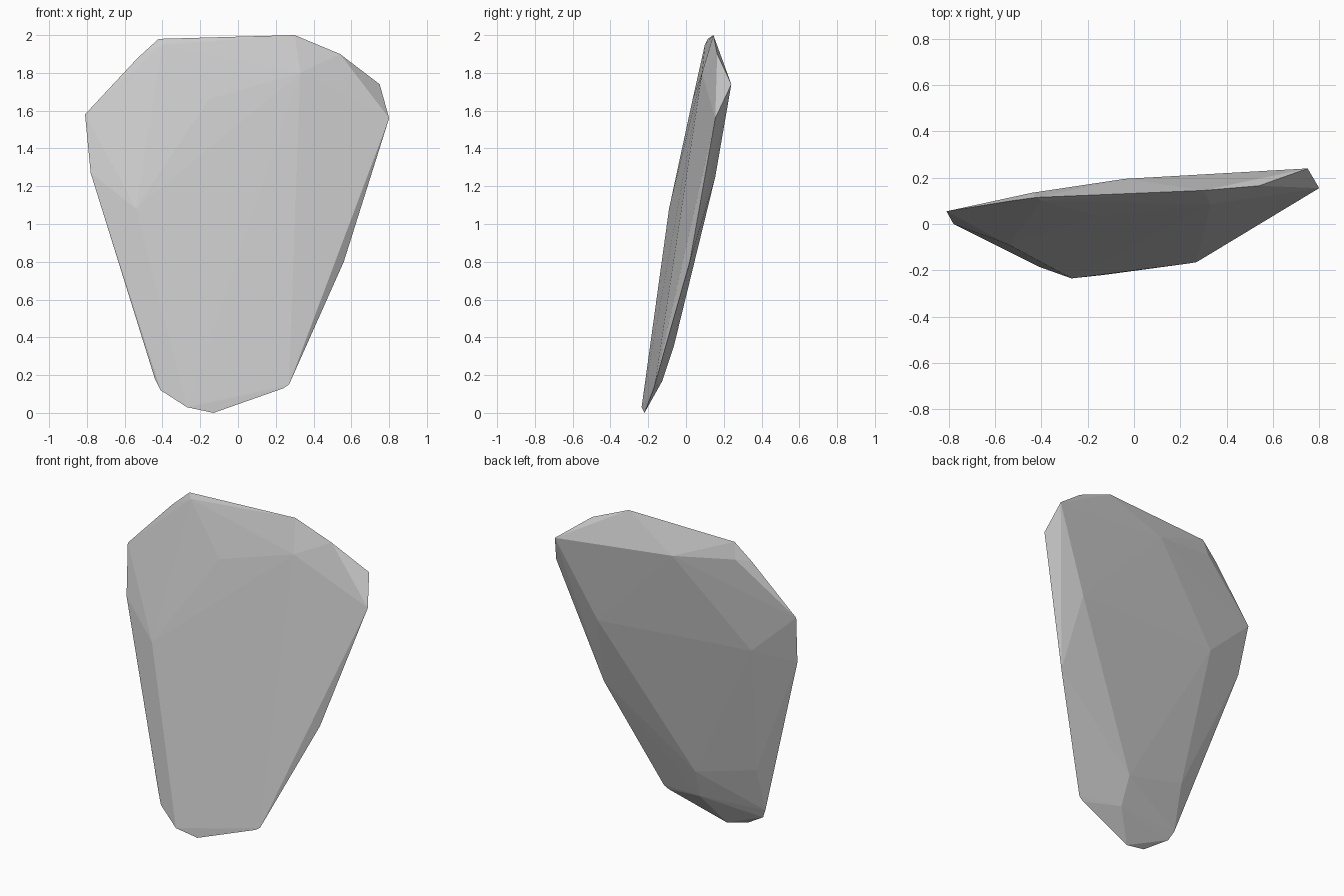
import bpy, bmesh

# Corner points of the chipped stone slab, grouped by where they lie
rim = [
    (-0.42, 0.115, 1.98), (0.30, 0.145, 2.0), (0.54, 0.165, 1.90),
    (0.75, 0.24, 1.74), (0.80, 0.155, 1.56), (0.56, 0.02, 0.80),
    (0.27, -0.165, 0.15), (0.24, -0.17, 0.13), (-0.13, -0.22, 0.0),
    (-0.27, -0.235, 0.03), (-0.41, -0.185, 0.12), (-0.44, -0.165, 0.18),
    (-0.78, 0.0, 1.27), (-0.81, 0.055, 1.58), (-0.53, 0.10, 1.88),
]
front = [(-0.54, -0.09, 1.08), (-0.155, 0.035, 1.66), (0.33, 0.085, 1.80),
         (-0.40, 0.10, 1.95)]
back = [(-0.44, 0.135, 1.88), (-0.04, 0.195, 1.82), (0.51, 0.155, 1.25),
        (-0.51, 0.075, 1.30), (-0.43, -0.09, 0.46), (-0.02, -0.065, 0.35),
        (-0.01, -0.125, 0.17)]

# Wrap the points in a faceted convex skin
bm = bmesh.new()
for p in rim + front + back:
    bm.verts.new(p)
hull = bmesh.ops.convex_hull(bm, input=bm.verts)
loose = [v for v in bm.verts if not v.link_faces]
bmesh.ops.delete(bm, geom=loose, context='VERTS')
bmesh.ops.recalc_face_normals(bm, faces=bm.faces)

mesh = bpy.data.meshes.new("stone_slab")
bm.to_mesh(mesh)
bm.free()
slab = bpy.data.objects.new("stone_slab", mesh)
bpy.context.collection.objects.link(slab)
